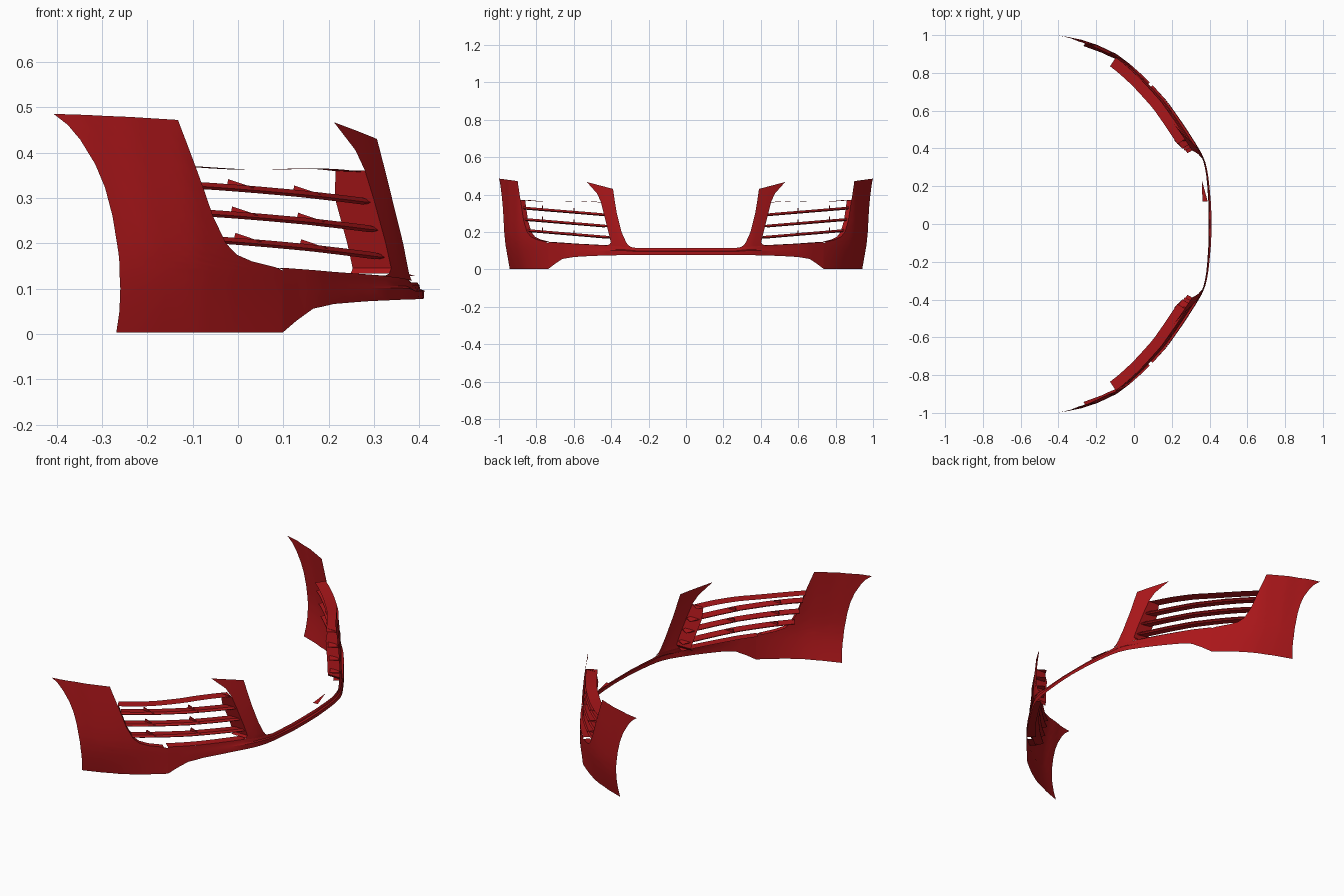
import bpy, math
from mathutils import Vector

if "Cube" in bpy.data.objects:
    bpy.data.objects.remove(bpy.data.objects["Cube"])

red = bpy.data.materials.new("red_paint")
red.diffuse_color = (0.40, 0.008, 0.01, 1)
red.use_nodes = True
red.node_tree.nodes["Principled BSDF"].inputs["Base Color"].default_value = red.diffuse_color


def lerp_table(t, table):
    for (a, u), (b, v) in zip(table, table[1:]):
        if t <= b:
            return u + (v - u) * max(0, (t - a) / (b - a))
    return table[-1][1]


# plan curve of the bumper skin: (y, x)
PLAN = [(0, .405), (.1, .403), (.2, .395), (.28, .386), (.35, .368), (.4, .34), (.45, .31),
        (.55, .245), (.65, .175), (.75, .085), (.8, .035), (.85, -.02), (.9, -.085),
        (.95, -.19), (.97, -.255), (.98, -.275), (.99, -.31), (1, -.36)]


def skin(y, z, depth=0.0, straight=False):
    """Point on the skin, moved inwards by depth (along normal or straight back)."""
    tuck = .035 * max(0, (.25 - z) / .25) ** 2 * min(1, max(0, (y - .735) / .15))
    yy = min(1, y + tuck)
    x = lerp_table(yy, PLAN) - .047 * max(0, (z - .12) / .35) ** 1.5
    if straight:
        return Vector((x - depth, y, z))
    s = (lerp_table(min(1, yy + .03), PLAN) - lerp_table(yy - .03, PLAN)) / .06
    n = math.hypot(1, s)
    return Vector((x - depth / n, y + depth * s / n, z))


def loft(name, rows, closed=False):
    """Skin a list of equal-length point rows; mirrored to the other side."""
    n = len(rows[0])
    verts = [p for r in rows for p in r]
    faces = []
    for i in range(len(rows) - 1):
        for j in range(n if closed else n - 1):
            k = (j + 1) % n
            faces.append((i * n + j, i * n + k, (i + 1) * n + k, (i + 1) * n + j))
    if closed:
        faces += [tuple(range(n))[::-1], tuple(range(len(verts) - n, len(verts)))]
    return add(name, verts, faces)


def add(name, verts, faces):
    me = bpy.data.meshes.new(name)
    me.from_pydata(verts, [], faces)
    me.materials.append(red)
    ob = bpy.data.objects.new(name, me)
    bpy.context.collection.objects.link(ob)
    bpy.ops.object.select_all(action='DESELECT')
    ob.select_set(True)
    bpy.context.view_layer.objects.active = ob
    bpy.ops.object.shade_smooth_by_angle(angle=math.radians(30))
    m = ob.modifiers.new("mirror", 'MIRROR')
    m.use_axis = (False, True, False)
    return ob


def patch(name, spans, n):
    """Skin patch from spans (y0, z0, y1, z1)."""
    loft(name, [[skin(a + (c - a) * i / n, b + (d - b) * i / n) for i in range(n + 1)]
                for a, b, c, d in spans])


# side panel: front edge and wheel-arch edge against height
FRONT = [(0, .735), (.14, .735), (.147, .75), (.16, .80), (.175, .83), (.2, .85),
         (.26, .868), (.37, .885), (.47, .90)]
ARCH = [(0, .942), (.13, .965), (.2, .972), (.3, .977), (.38, .984), (.45, .994), (.475, 1)]
levels = [.003, .05, .1, .125, .14, .147, .16, .175, .2, .26, .32, .37, .42, .45, .472]
patch("side_panel", [(lerp_table(z, FRONT), z, lerp_table(z, ARCH), z + .013 * (z / .47) ** 4)
                     for z in levels], 12)

# lower bar running to the centre
BOT = [(0, .078), (.35, .076), (.5, .072), (.6, .066), (.66, .056), (.7, .03), (.735, .003)]
TOP = [(0, .113), (.26, .113), (.3, .12), (.33, .125), (.42, .128), (.6, .137), (.735, .146)]
rows = []
for y in [0, .1, .2, .26, .3, .33, .37, .42, .48, .54, .6, .63, .66, .68, .7, .72, .735]:
    b, t = lerp_table(y, BOT), lerp_table(y, TOP)
    lip = .006 * max(0, 1 - y / .7)
    rows.append([skin(y, b + (t - b) * f, d * lip)
                 for f, d in ((0, -.8), (.5, -1), (.6, .6), (.85, .8), (1, 1.6))])
loft("lower_bar", rows)

# inner pillar beside the central opening
PILLAR = [(.29, .117, .43, .127), (.308, .128, .41, .133), (.32, .145, .402, .145),
          (.345, .2, .415, .2), (.37, .3, .44, .3), (.38, .36, .455, .36),
          (.385, .395, .475, .405), (.39, .43, .53, .467)]
patch("inner_pillar", PILLAR, 6)

# flanges around the side opening
loft("pillar_flange", [[skin(c, d, k, True) for k in (0, .04, .085 - .02 * (d > .3))]
                       for a, b, c, d in PILLAR[1:6]])
loft("side_flange", [[skin(lerp_table(z, FRONT), z, k) for k in (0, .015, .03)]
                     for z in (.147, .16, .175, .2, .26, .32, .37)])
N = 14
rows = []
for i in range(N + 1):
    t = i / N
    y = .885 - .43 * t
    z = .370 - .013 * t + .004 * math.sin(t * 2 * math.pi + math.pi)
    rows.append([skin(y, z, k) for k in (.004, .03, .06)])
loft("upper_flange", rows)
loft("lower_flange", [[skin(y, lerp_table(y, TOP), k) for k in (0, .02, .045)]
                      for y in (.41, .47, .53, .6, .67, .735)])

# louvre slats with small guide fins
for s, (za, zb, ya, yb) in enumerate([(.328, .291, .88, .43), (.267, .23, .872, .418),
                                      (.208, .17, .86, .405)]):
    rows = []
    for i in range(N + 1):
        t = i / N
        y, z = ya + (yb - ya) * t, za + (zb - za) * t
        h = .008 * (.45 if i == N else 1)
        rows.append([skin(y, z + h * u, k) for k, u in
                     ((.008, -.3), (.014, .9), (.06, .4), (.06, -.1), (.016, -1))])
    loft(f"slat_{s + 1}", rows, True)
    for f, y in enumerate((.765, .595)):
        z = za + (zb - za) * (ya - y) / (ya - yb) + .003
        p = [skin(y, z, .012, True), skin(y, z, .075, True), skin(y, z + .02, .068, True)]
        q = [v + Vector((0, .006, 0)) for v in p]
        add(f"fin_{s + 1}_{f + 1}", p + q,
            [(0, 1, 2), (5, 4, 3), (0, 3, 4, 1), (1, 4, 5, 2), (2, 5, 3, 0)])

# small mounting tab above the centre strip
tab = add("mounting_tab", [(.36, .23, .137), (.362, .12, .128), (.39, .12, .128)], [(0, 1, 2)])
tab.modifiers.clear()
